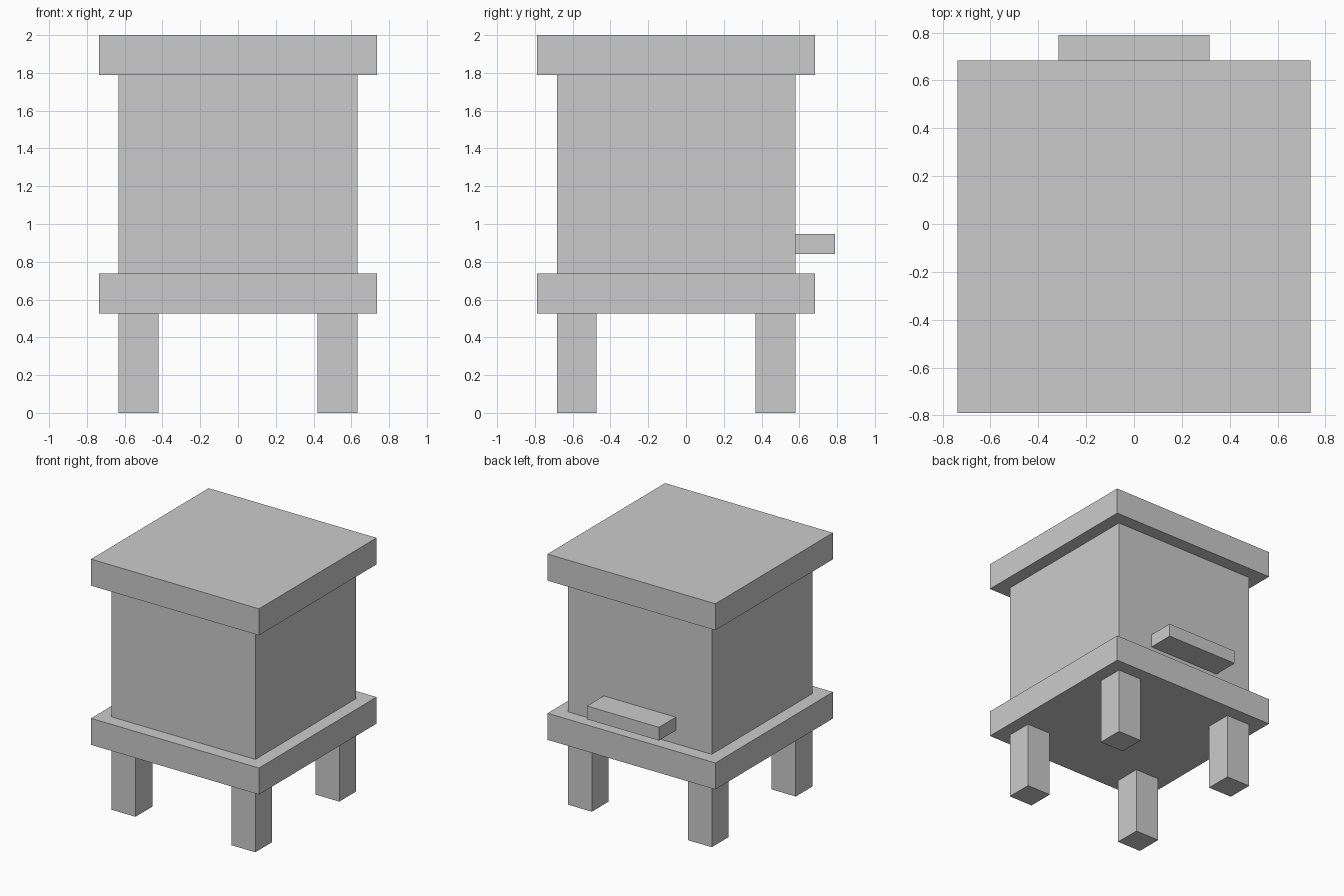
import bpy

if "Cube" in bpy.data.objects:
    bpy.data.objects.remove(bpy.data.objects["Cube"])

U = 2 / 19       # grid unit: the model is 19 units tall
Y0 = -0.5        # centre of the hive in y, in units


def box(name, x, y, z):
    """Box from (min, max) ranges given in grid units."""
    bpy.ops.mesh.primitive_cube_add(size=1)
    ob = bpy.context.object
    ob.name = name
    for v in ob.data.vertices:
        v.co = [U * (r[0] if c < 0 else r[1]) for c, r in zip(v.co, (x, y, z))]
    return ob


def square(name, half, z):
    """Square slab centred on the hive."""
    return box(name, (-half, half), (Y0 - half, Y0 + half), z)


# Stand, hive body and lid
square("base_board", 7, (5, 7))
square("hive_body", 6, (7, 17))
square("lid", 7, (17, 19))

# Landing ledge on the back
box("landing_ledge", (-3, 3), (Y0 + 6, Y0 + 8), (8, 9))

# Four legs flush with the hive body corners
for side, x in (("left", -6), ("right", 4)):
    for end, y in (("front", Y0 - 6), ("back", Y0 + 4)):
        box(f"{end}_{side}_leg", (x, x + 2), (y, y + 2), (0, 5))
